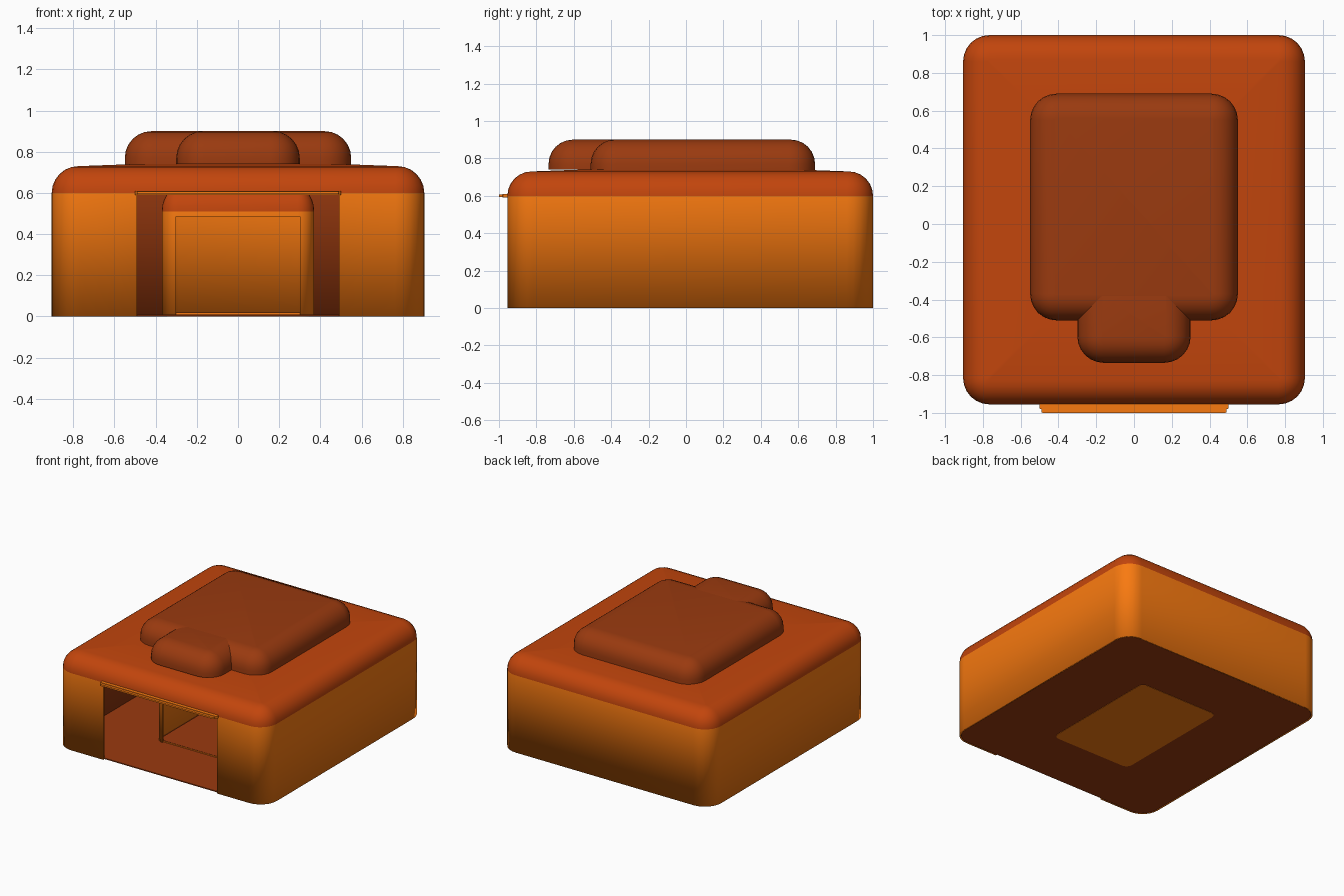
import bpy, bmesh, math

if "Cube" in bpy.data.objects:
    bpy.data.objects.remove(bpy.data.objects["Cube"])


def material(name, hexcode):
    rgb = [int(hexcode[i:i + 2], 16) / 255 for i in (0, 2, 4)]
    lin = [c / 12.92 if c <= 0.04045 else ((c + 0.055) / 1.055) ** 2.4 for c in rgb]
    m = bpy.data.materials.new(name)
    m.diffuse_color = (*lin, 1)
    m.use_nodes = True
    m.node_tree.nodes["Principled BSDF"].inputs["Base Color"].default_value = m.diffuse_color
    return m


ORANGE = material("orange", "f97a10")
RED = material("burnt_orange", "c2450c")
BROWN = material("brown", "9a3a0f")


def ring(bm, hx, y0, y1, r, z, seg=6):
    """Rounded rectangle of vertices at height z."""
    r = max(r, 0.008)
    out = []
    for k, (cx, cy) in enumerate([(hx - r, y1 - r), (r - hx, y1 - r),
                                  (r - hx, y0 + r), (hx - r, y0 + r)]):
        for i in range(seg + 1):
            a = (k + i / seg) * math.pi / 2
            out.append(bm.verts.new((cx + r * math.cos(a), cy + r * math.sin(a), z)))
    return out


def stack(name, hx, y0, y1, r, levels, mats, bottom=True, roof_from=9.0):
    """Loft rounded rectangles through (inset, z) levels and cap the top."""
    bm = bmesh.new()
    rings = [ring(bm, hx - i, y0 + i, y1 - i, r - i, z) for i, z in levels]
    n = len(rings[0])
    for a, b in zip(rings, rings[1:]):
        for j in range(n):
            bm.faces.new((a[j], a[(j + 1) % n], b[(j + 1) % n], b[j]))
    bm.faces.new(rings[-1])
    if bottom:
        bm.faces.new(rings[0][::-1])
    for f in bm.faces:
        if f.calc_center_median().z > roof_from:
            f.material_index = 1
    me = bpy.data.meshes.new(name)
    bm.to_mesh(me)
    bm.free()
    ob = bpy.data.objects.new(name, me)
    bpy.context.collection.objects.link(ob)
    for m in mats:
        me.materials.append(m)
    bpy.ops.object.select_all(action='DESELECT')
    bpy.context.view_layer.objects.active = ob
    ob.select_set(True)
    bpy.ops.object.shade_smooth_by_angle(angle=math.radians(35))
    return ob


def rounding(z0, h, w, steps=6):
    """Quarter-round edge, rising h while moving in w."""
    return [(w * (1 - math.cos(t)), z0 + h * math.sin(t))
            for t in (k / steps * math.pi / 2 for k in range(steps + 1))]


def doorway(ob, hx, y, top):
    bpy.ops.mesh.primitive_cube_add(size=1, location=(0, y, top / 2 - 0.1))
    c = bpy.context.object
    c.name = ob.name + "_door_cutter"
    c.scale = (2 * hx, 0.24, top + 0.2)
    c.hide_render = True
    c.hide_viewport = False
    c.display_type = 'WIRE'
    mod = ob.modifiers.new("doorway", 'BOOLEAN')
    mod.operation, mod.object, mod.solver = 'DIFFERENCE', c, 'EXACT'


def thicken(ob, t, offset):
    s = ob.modifiers.new("wall_thickness", 'SOLIDIFY')
    s.thickness, s.offset, s.material_offset = t, -1, offset


# Outer shell: orange walls, rounded roof, brown interior
outer = stack("outer_shell", 0.905, -0.955, 1.0, 0.14,
              [(0, 0)] + rounding(0.6, 0.13, 0.13) + [(0.4, 0.74)],
              [ORANGE, RED, BROWN, BROWN], bottom=False, roof_from=0.601)
thicken(outer, 0.012, 2)
doorway(outer, 0.49, -0.95, 0.59)

# Inner chamber with its own doorway
inner = stack("inner_chamber", 0.37, -0.5, 0.52, 0.08,
              [(0, 0.008)] + rounding(0.51, 0.11, 0.075),
              [ORANGE, RED], bottom=False, roof_from=0.511)
thicken(inner, 0.012, 0)
doorway(inner, 0.30, -0.5, 0.485)

# Floors
stack("outer_floor", 0.893, -0.943, 0.988, 0.13, [(0, 0.002), (0, 0.01)], [BROWN])
stack("inner_floor_base", 0.345, -0.485, 0.505, 0.05, [(0, 0), (0, 0.016)], [ORANGE])
stack("inner_floor_top", 0.345, -0.48, 0.505, 0.05, [(0, 0.016), (0, 0.018)], [BROWN])

# Raised roof block and its front extension
stack("roof_block", 0.55, -0.51, 0.69, 0.14,
      [(0, 0.733)] + rounding(0.77, 0.13, 0.13), [BROWN])
stack("roof_front_block", 0.30, -0.735, -0.25, 0.14,
      [(0, 0.74)] + rounding(0.77, 0.13, 0.13), [BROWN])

# Thin strip above the outer doorway
stack("door_lintel", 0.50, -0.98, -0.945, 0.008, [(0, 0.59), (0, 0.61)], [ORANGE])
stack("door_lintel_lip", 0.49, -1.0, -0.97, 0.008, [(0, 0.594), (0, 0.606)], [ORANGE])
